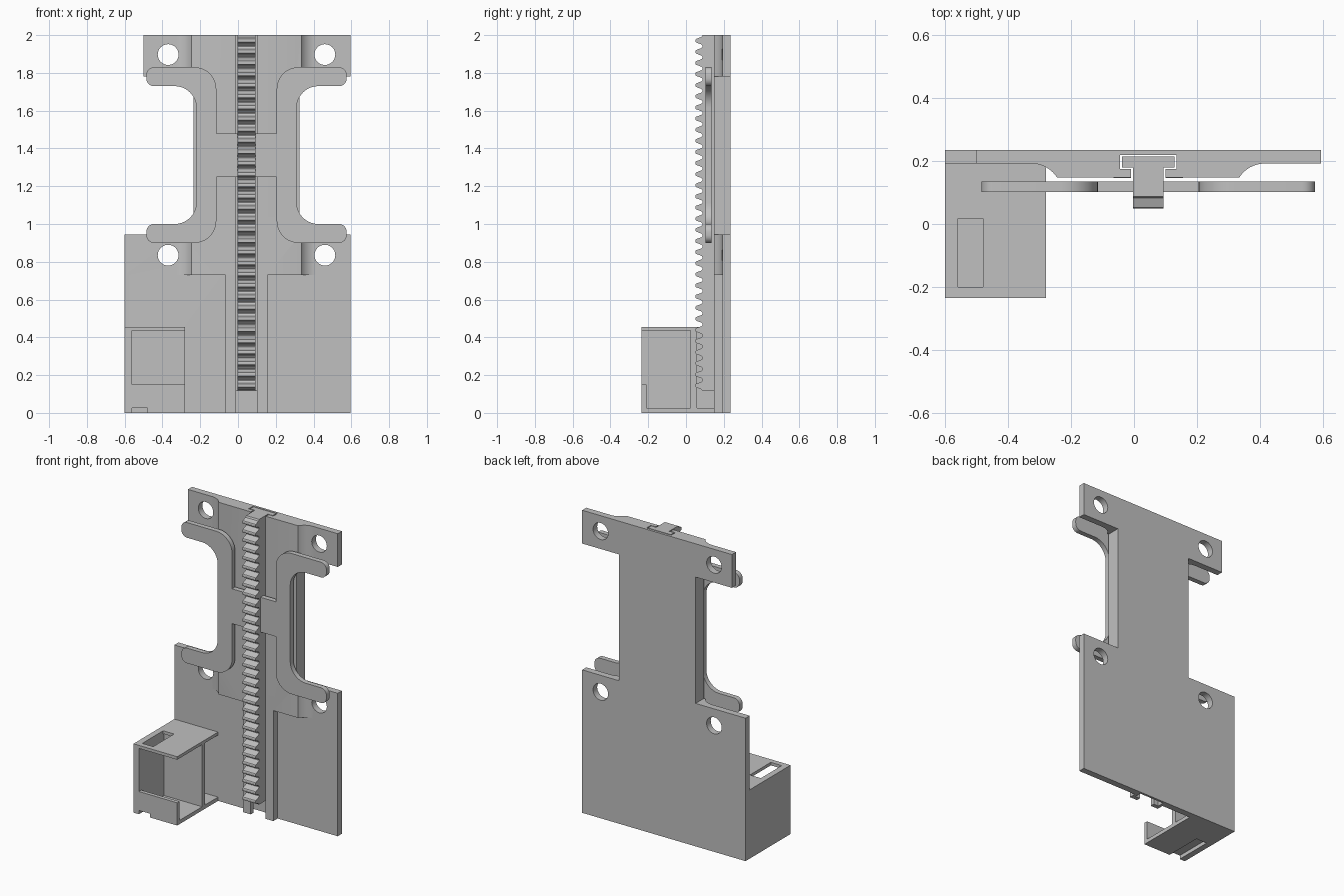
import bpy, bmesh
from math import cos, sin, radians, pi
from mathutils import Vector

if "Cube" in bpy.data.objects:
    bpy.data.objects.remove(bpy.data.objects["Cube"])

grey = bpy.data.materials.new("light_grey_plastic")
grey.use_nodes = True
COLOUR = (0.53, 0.53, 0.53, 1)
grey.diffuse_color = COLOUR
grey.node_tree.nodes["Principled BSDF"].inputs["Base Color"].default_value = COLOUR

CX = 0.045   # centre line of the rack, slot and slider


def prism(name, outline, axis, lo, hi):
    """Extrude a 2D outline along an axis; the other two axes keep their order."""
    def place(a, b, d):
        return {"x": (d, a, b), "y": (a, d, b), "z": (a, b, d)}[axis]
    bm = bmesh.new()
    face = bm.faces.new([bm.verts.new(place(a, b, lo)) for a, b in outline])
    geom = bmesh.ops.extrude_face_region(bm, geom=[face])["geom"]
    shift = Vector(place(0, 0, hi - lo))
    bmesh.ops.translate(bm, vec=shift, verts=[g for g in geom if isinstance(g, bmesh.types.BMVert)])
    bmesh.ops.recalc_face_normals(bm, faces=bm.faces)
    mesh = bpy.data.meshes.new(name)
    bm.to_mesh(mesh)
    bm.free()
    mesh.materials.append(grey)
    ob = bpy.data.objects.new(name, mesh)
    bpy.context.collection.objects.link(ob)
    return ob


def box(name, x, y, z):
    return prism(name, [(x[0], y[0]), (x[1], y[0]), (x[1], y[1]), (x[0], y[1])], "z", *z)


def combine(target, tool, operation="DIFFERENCE"):
    mod = target.modifiers.new("combine", "BOOLEAN")
    mod.operation, mod.solver, mod.object = operation, "EXACT", tool
    bpy.context.view_layer.objects.active = target
    bpy.ops.object.modifier_apply(modifier=mod.name)
    bpy.data.objects.remove(tool)


def arc(cx, cy, r, start, end, n=10):
    angles = [radians(start + (end - start) * i / n) for i in range(n + 1)]
    return [(cx + r * cos(a), cy + r * sin(a)) for a in angles]


def smooth(ob):
    bpy.ops.object.select_all(action="DESELECT")
    ob.select_set(True)
    bpy.context.view_layer.objects.active = ob
    bpy.ops.object.shade_smooth_by_angle(angle=radians(30))


# Back plate: mirrored cross-section with a T slot, rails below and a coved pad above
LEFT, RIGHT, FACE, BACK = -0.6, 0.595, 0.192, 0.235
slot = [(0.09, 0.22), (0.09, 0.175), (0.055, 0.175), (0.055, 0.147)]
rail = [(0.11, 0.147), (0.11, FACE)]
cove = [(0.288, 0.148)] + arc(0.37, FACE - 0.095, 0.095, 147, 90)


def plate(name, steps, lo, hi):
    half = slot + steps
    front = [(CX - u, y) for u, y in reversed(half)] + [(CX + u, y) for u, y in half]
    return prism(name, [(LEFT, BACK), (LEFT, FACE)] + front + [(RIGHT, FACE), (RIGHT, BACK)],
                 "z", lo, hi)


back_plate = plate("back_plate", rail, 0, 0.73)
combine(back_plate, plate("upper_plate", cove, 0.73, 2), "UNION")

# Waist notches, upper corner step and screw holes
combine(back_plate, box("notch", (-0.8, CX - 0.28), (0, 0.4), (0.945, 1.78)))
combine(back_plate, box("notch", (CX + 0.28, 0.8), (0, 0.4), (0.945, 1.78)))
combine(back_plate, box("corner", (-0.8, -0.5), (0, 0.4), (1.7, 2.2)))
for x in (CX - 0.415, CX + 0.415):
    for z in (0.835, 1.897):
        combine(back_plate, prism("hole", arc(x, z, 0.055, 0, 348.75, 31), "y", 0, 0.4))
smooth(back_plate)

# Toothed rack with a T foot that runs in the slot
BOTTOM, TEETH = 0.115, 32
pitch = (2 - BOTTOM) / TEETH
profile = [(0.182, 2), (0.182, BOTTOM)]
for i in range(TEETH):
    for t, y in ((0.04, 0.088), (0.16, 0.082), (0.34, 0.053), (0.42, 0.05),
                 (0.58, 0.05), (0.66, 0.053), (0.84, 0.082), (0.96, 0.088)):
        profile.append((y, BOTTOM + (i + t) * pitch))
profile[2] = (0.088, BOTTOM)
profile[-1] = (0.088, 2)
rack = prism("rack", profile, "x", CX - 0.048, CX + 0.048)
combine(rack, box("rack_foot", (CX - 0.083, CX + 0.083), (0.18, 0.214), (BOTTOM, 2)), "UNION")

# Slider: one quarter of the outline, mirrored both ways
quarter = [(0.16, 0.115)] + arc(0.275, 0.35, 0.115, 180, 90)
quarter += arc(0.49, 0.425, 0.04, 90, 0, 6) + arc(0.49, 0.405, 0.04, 0, -90, 6)
quarter += arc(0.38, 0.25, 0.115, 90, 180)
outline = []
for sx, sz in ((1, 1), (1, -1), (-1, -1), (-1, 1)):
    pts = quarter if sx * sz > 0 else quarter[::-1]
    outline += [(CX + sx * u, 1.365 + sz * v) for u, v in pts]
slider = prism("slider", outline, "y", 0.102, 0.135)
smooth(slider)

# Side housing, open on one side, with two chambers and slots above and below
IN, OUT = -0.56, -0.2
housing = box("side_housing", (LEFT, -0.28), (-0.235, FACE), (0, 0.455))
for x, y, z in (((IN, OUT), (-0.21, 0.025), (0.025, 0.435)),
                ((IN, OUT), (-0.3, -0.1), (0.15, 0.435)),
                ((IN, OUT), (0.057, 0.3), (0.025, 0.435)),
                ((IN, -0.48), (-0.2, 0.018), (0.4, 0.5)),
                ((IN, -0.48), (-0.3, 0.018), (-0.1, 0.025))):
    combine(housing, box("housing_cut", x, y, z))
